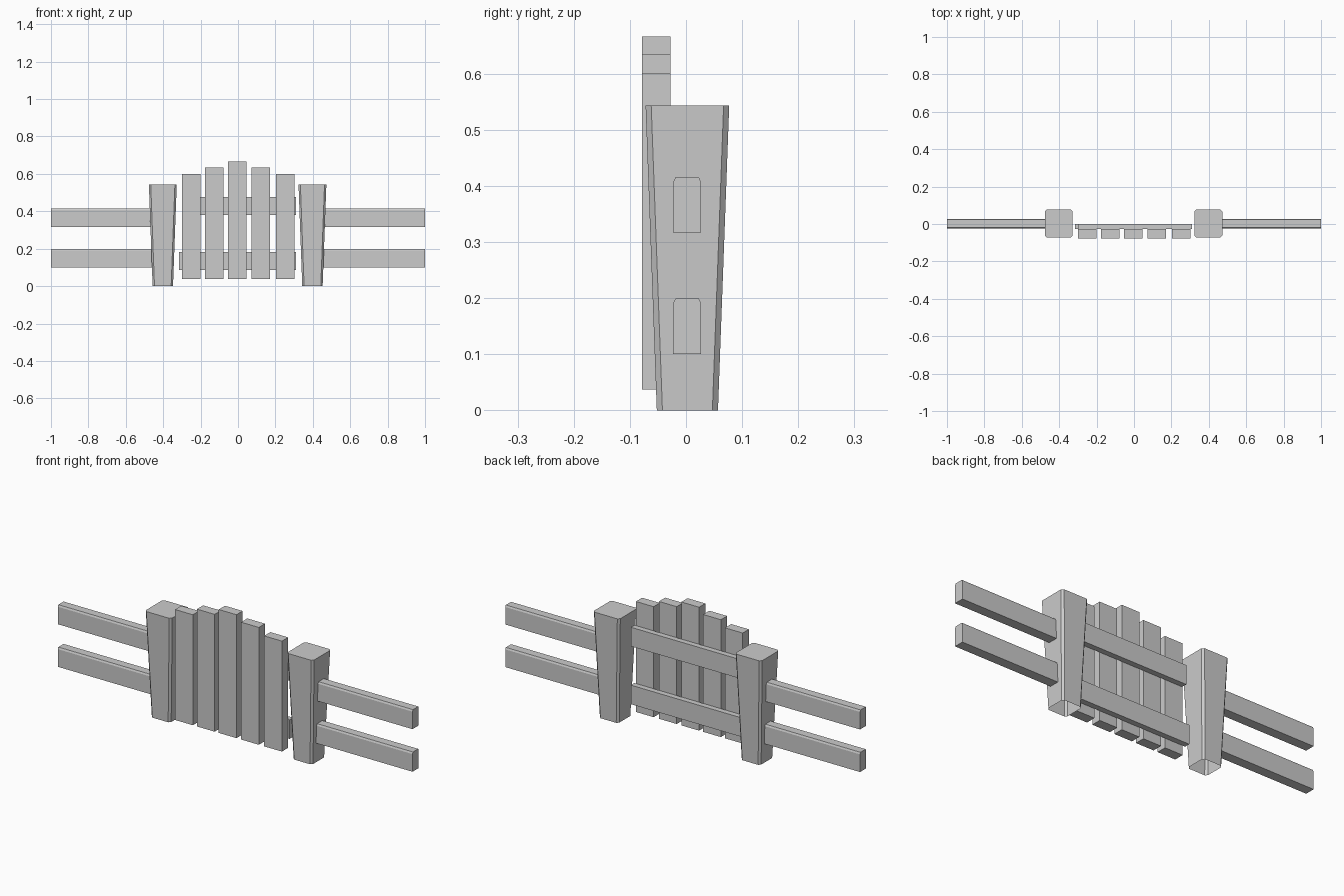
import bpy, bmesh

if "Cube" in bpy.data.objects:
    bpy.data.objects.remove(bpy.data.objects["Cube"])


def mesh_object(name, verts, faces):
    me = bpy.data.meshes.new(name)
    me.from_pydata(verts, [], faces)
    bm = bmesh.new()
    bm.from_mesh(me)
    bmesh.ops.recalc_face_normals(bm, faces=bm.faces)
    bm.to_mesh(me)
    bm.free()
    ob = bpy.data.objects.new(name, me)
    bpy.context.collection.objects.link(ob)
    return ob


def loft(name, a, b, cap_a=True):
    """Join two matching outlines and cap the ends."""
    n = len(a)
    faces = [(i, (i + 1) % n, n + (i + 1) % n, n + i) for i in range(n)]
    faces.append(tuple(range(n, 2 * n)))
    if cap_a:
        faces.append(tuple(range(n)))
    return mesh_object(name, a + b, faces)


def box(name, x0, x1, y0, y1, z0, z1):
    ring = [(x0, y0), (x1, y0), (x1, y1), (x0, y1)]
    return loft(name, [(x, y, z0) for x, y in ring], [(x, y, z1) for x, y in ring])


def chamfered_square(cx, cy, h, c, z):
    k = h - c
    pts = [(-k, -h), (k, -h), (h, -k), (h, k), (k, h), (-k, h), (-h, k), (-h, -k)]
    return [(cx + x, cy + y, z) for x, y in pts]


# Tapered posts, wider at the top, open underneath
for side, cx in (("left", -0.402), ("right", 0.398)):
    post = loft(f"{side}_post",
                chamfered_square(cx, 0.0025, 0.0545, 0.01, 0.0),
                chamfered_square(cx, 0.0025, 0.0745, 0.01, 0.543), cap_a=False)
    # keep side normals pointing outwards on the open shell
    if post.data.polygons[0].normal.y > 0:
        post.data.flip_normals()

# Fence rails with eased top edges
for side, xa, xb in (("left", -1.0, -0.45), ("right", 0.445, 1.0)):
    for level, z0, z1 in (("lower", 0.10, 0.199), ("upper", 0.317, 0.415)):
        prof = [(-0.023, z0), (0.027, z0), (0.027, z1 - 0.009), (0.023, z1),
                (-0.019, z1), (-0.023, z1 - 0.009)]
        loft(f"{side}_{level}_rail", [(xa, y, z) for y, z in prof],
             [(xb, y, z) for y, z in prof])

# Gate crossbars
box("gate_lower_bar", -0.315, 0.311, -0.028, 0.0, 0.085, 0.182)
box("gate_upper_bar", -0.298, 0.311, -0.028, 0.0, 0.38, 0.477)

# Gate slats, tallest in the middle
slats = [(-0.25, 0.60), (-0.127, 0.635), (-0.004, 0.666), (0.122, 0.635), (0.252, 0.60)]
for i, (x, top) in enumerate(slats, 1):
    box(f"gate_slat_{i}", x - 0.05, x + 0.05, -0.078, -0.028, 0.037, top)
